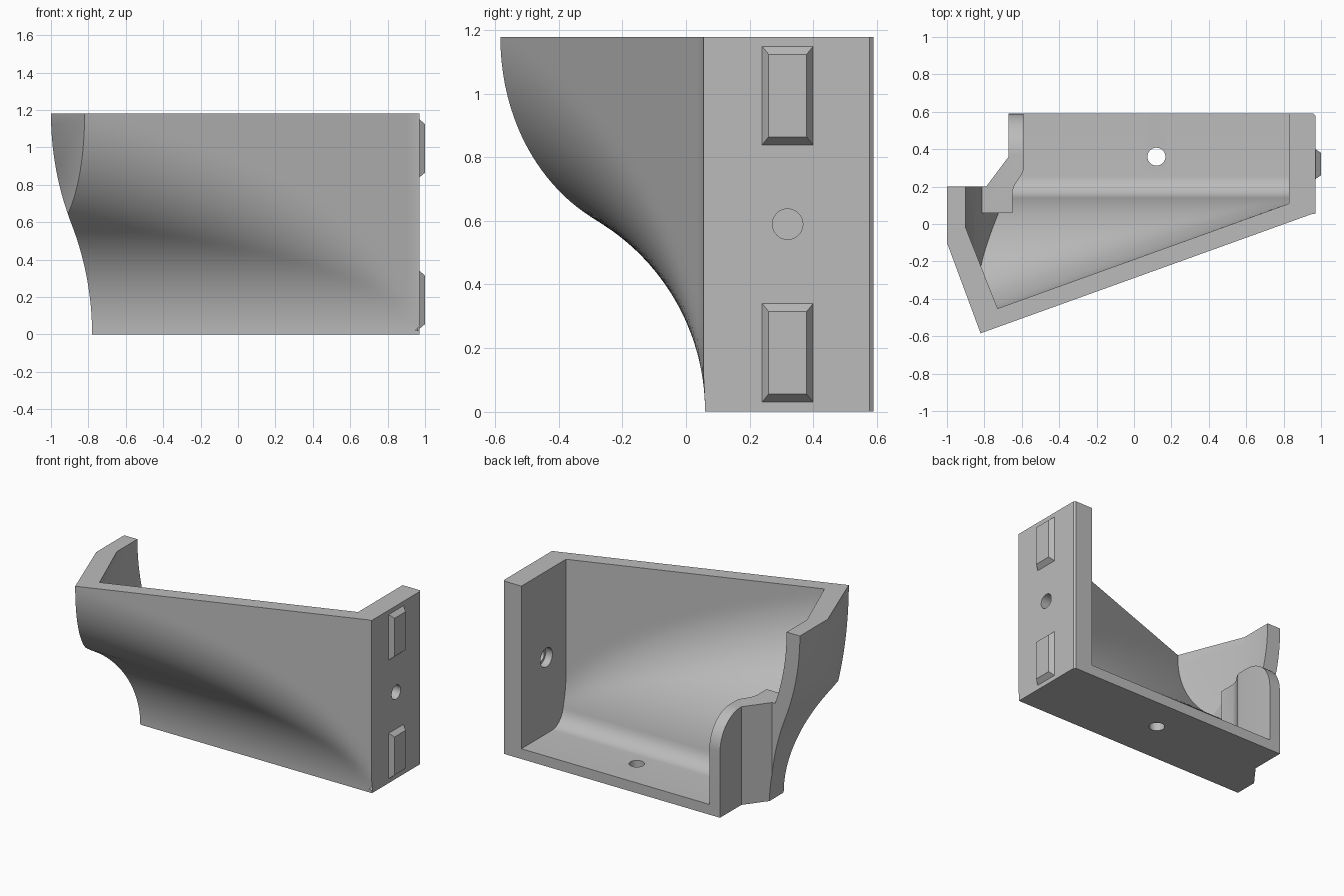
import bpy, bmesh, math

cube = bpy.data.objects.get("Cube")
if cube:
    bpy.data.objects.remove(cube, do_unlink=True)

H, R, HALF = 1.18, 0.70, 0.59      # height, front bend radius, half height
WALL, FLOOR, FILLET = 0.10, 0.07, 0.10

grey = bpy.data.materials.new("light grey")
grey.use_nodes = True
grey.diffuse_color = (0.5, 0.5, 0.5, 1)
grey.node_tree.nodes["Principled BSDF"].inputs["Base Color"].default_value = (0.5, 0.5, 0.5, 1)


def loft(name, rings):
    """Closed solid through a list of equal-length rings of points."""
    bm = bmesh.new()
    rows = [[bm.verts.new(p) for p in ring] for ring in rings]
    n = len(rows[0])
    for a, b in zip(rows, rows[1:]):
        for i in range(n):
            j = (i + 1) % n
            bm.faces.new((a[i], a[j], b[j], b[i]))
    bm.faces.new(rows[0])
    bm.faces.new(rows[-1][::-1])
    bmesh.ops.recalc_face_normals(bm, faces=bm.faces)
    mesh = bpy.data.meshes.new(name)
    bm.to_mesh(mesh)
    bm.free()
    mesh.materials.append(grey)
    ob = bpy.data.objects.new(name, mesh)
    bpy.context.collection.objects.link(ob)
    return ob


def plan_prism(name, pts, z0, z1):
    return loft(name, [[(x, y, z) for x, y in pts] for z in (z0, z1)])


def combine(ob, tool, operation):
    """Apply a boolean and discard the tool."""
    mod = ob.modifiers.new("cut", 'BOOLEAN')
    mod.operation, mod.object, mod.solver = operation, tool, 'EXACT'
    bpy.context.view_layer.objects.active = ob
    bpy.ops.object.modifier_apply(modifier=mod.name)
    bpy.data.objects.remove(tool, do_unlink=True)


def s_curve(depth, r, z, off):
    """Outward sweep of an S made of two equal arcs, thickened inward by off."""
    half = math.sqrt(r * depth - depth * depth / 4)
    if z <= 0:
        return off
    if z < (r + off) * half / r:
        return math.sqrt((r + off) ** 2 - z * z) - r
    if z < 2 * half:
        return r - depth - math.sqrt((r - off) ** 2 - (2 * half - z) ** 2)
    return off - depth


def front_solid(name, off, z0, z1, back, fillet):
    """Body behind the bent front, whose bend fades out toward the right."""
    levels = [z0 + (z1 - z0) * i / 56 for i in range(57)]
    if fillet:
        low = [z0 + fillet * (1 - math.cos(math.pi / 2 * i / 8)) for i in range(9)]
        levels = low + [z for z in levels if z > z0 + fillet + 0.005]
    rings = []
    for k in range(41):
        x = -1.05 + 2.05 * k / 40
        depth = max(0.36 * (0.97 - x), 0.001)
        ring = []
        for z in levels:
            y = 0.06 + s_curve(depth, R, z, off)
            gap = fillet - (z - z0)
            if gap > 0:
                y += fillet - math.sqrt(max(fillet ** 2 - gap ** 2, 0))
            ring.append((x, y, z))
        rings.append(ring + [(x, back, z1), (x, back, z0)])
    return loft(name, rings)


def left_limit(name, off):
    """Everything to the right of the bent left side."""
    depth = 0.22
    r = ((depth / 2) ** 2 + HALF ** 2) / depth
    zs = [-0.2] + [H * i / 40 for i in range(41)] + [1.5]
    pts = [(-0.78 + s_curve(depth, r, z, off), z) for z in zs] + [(1.5, 1.5), (1.5, -0.2)]
    return loft(name, [[(x, y, z) for x, z in pts] for y in (-1.2, 1.2)])


def cylinder(name, radius, centre, axis, length):
    rings = []
    for s in (-length / 2, length / 2):
        ring = []
        for i in range(40):
            a = math.tau * i / 40
            u, v = radius * math.cos(a), radius * math.sin(a)
            d = (s, u, v) if axis == 'X' else (u, v, s)
            ring.append([c + e for c, e in zip(centre, d)])
        rings.append(ring)
    return loft(name, rings)


# Outer body
body = front_solid("bracket_body", 0, 0, H, 0.8, 0)
outline = [(-1, 0.2), (-1, -0.1), (-0.82, -0.585), (-0.78, -0.7), (0.97, -0.7),
           (0.97, 0.578), (0.96, 0.59), (-0.67, 0.59), (-0.67, 0.36), (-0.79, 0.2)]
combine(body, plan_prism("outline", outline, -0.1, 1.4), 'INTERSECT')
combine(body, left_limit("left_side", 0), 'INTERSECT')

# Inner cavity, open at the top and back
cavity = front_solid("cavity", WALL, FLOOR, 1.3, 0.9, FILLET)
inner = [(-0.9, 0.85), (-0.9, -0.02), (-0.73, -0.45), (-0.63, -0.7), (0.83, -0.7), (0.83, 0.85)]
combine(cavity, plan_prism("inner_outline", inner, -0.1, 1.5), 'INTERSECT')
combine(cavity, left_limit("inner_left", WALL), 'INTERSECT')

# Low left wall kept out of the cavity, with a rounded back top corner
low_wall = plan_prism("low_wall", [(-1.2, 0.06), (-0.65, 0.06), (-0.65, 0.17), (-0.642, 0.2),
                                   (-0.625, 0.23), (-0.604, 0.26), (-0.593, 0.28),
                                   (-0.59, 0.3), (-0.59, 1.0), (-1.2, 1.0)], -0.1, 1.0)
rad, top = 0.22, 0.67
arc = [(0.59 - rad + rad * math.sin(a), top - rad + rad * math.cos(a))
       for a in (math.pi / 2 * i / 14 for i in range(15))]
side = [(0, -0.2), (0, top)] + arc + [(1.1, top - rad), (1.1, -0.2)]
combine(low_wall, loft("low_wall_side", [[(x, y, z) for y, z in side] for x in (-1.3, 0)]), 'INTERSECT')
combine(cavity, low_wall, 'DIFFERENCE')
combine(body, cavity, 'DIFFERENCE')

# Screw holes, the right one counterbored from inside
combine(body, cylinder("floor_hole", 0.048, (0.12, 0.36, 0.03), 'Z', 0.3), 'DIFFERENCE')
combine(body, cylinder("side_hole", 0.048, (0.9, 0.32, HALF), 'X', 0.3), 'DIFFERENCE')
combine(body, cylinder("counterbore", 0.065, (0.83, 0.32, HALF), 'X', 0.1), 'DIFFERENCE')

bpy.ops.object.select_all(action='DESELECT')
body.select_set(True)
bpy.context.view_layer.objects.active = body
bpy.ops.object.shade_smooth_by_angle(angle=math.radians(25))

# Tapered locating pegs on the right side
for name, zc in (("lower_peg", 0.185), ("upper_peg", 0.995)):
    rings = []
    for x, hy, hz in ((0.968, 0.08, 0.155), (0.97, 0.08, 0.155), (1.0, 0.06, 0.13)):
        rings.append([(x, 0.32 + sy * hy, zc + sz * hz)
                      for sy, sz in ((-1, -1), (1, -1), (1, 1), (-1, 1))])
    loft(name, rings)
